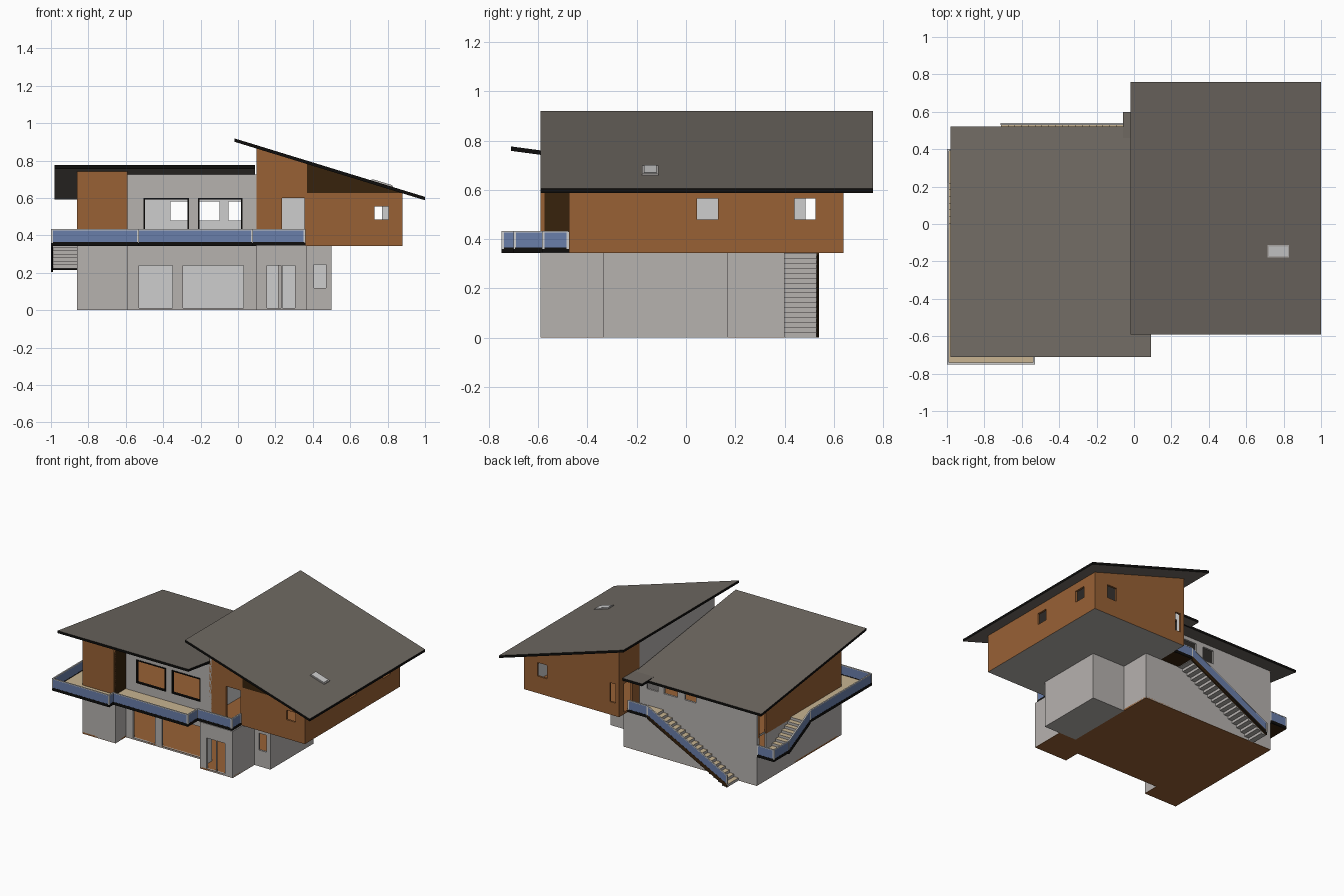
import bpy, bmesh
from mathutils import Vector

cube = bpy.data.objects.get("Cube")
if cube:
    bpy.data.objects.remove(cube, do_unlink=True)


def material(name, *rgb):
    lin = [(c / 255 / 12.92 if c < 10 else ((c / 255 + .055) / 1.055) ** 2.4) for c in rgb]
    m = bpy.data.materials.new(name)
    m.use_nodes = True
    m.diffuse_color = (*lin, 1)
    m.node_tree.nodes["Principled BSDF"].inputs["Base Color"].default_value = (*lin, 1)
    return m


PLASTER = material("grey plaster", 182, 178, 175)
INSIDE = material("pale interior", 206, 206, 206)
WOOD = material("warm wood", 152, 97, 53)
DARK = material("dark wood", 55, 34, 12)
ROOF = material("roof grey", 110, 104, 97)
BLACK = material("black trim", 14, 13, 12)
DECK = material("deck beige", 200, 180, 145)
GLASS = material("blue glass", 106, 126, 170)


def finish(name, bm, mats):
    bmesh.ops.recalc_face_normals(bm, faces=bm.faces)
    mesh = bpy.data.meshes.new(name)
    bm.to_mesh(mesh)
    bm.free()
    for m in mats:
        mesh.materials.append(m)
    ob = bpy.data.objects.new(name, mesh)
    bpy.context.collection.objects.link(ob)
    return ob


def slab(name, x0, x1, y0, y1, top, thick, cover, side=None, under=None):
    """Slab whose top height is a number or a function of x and y."""
    f = top if callable(top) else lambda x, y: top
    bm = bmesh.new()
    bmesh.ops.create_cube(bm, size=1)
    for v in bm.verts:
        x = x1 if v.co.x > 0 else x0
        y = y1 if v.co.y > 0 else y0
        v.co = (x, y, f(x, y) - (thick if v.co.z < 0 else 0))
    bm.normal_update()
    for face in bm.faces:
        n = face.normal.z
        face.material_index = 0 if n > .5 else 2 if n < -.5 else 1
    return finish(name, bm, [cover, side or cover, under or side or cover])


def wall(name, a, b, z0, top, outer, holes=(), inner=INSIDE, t=.015):
    """Wall from a to b, outside on the right hand, with openings
    (start, end, bottom, top) measured along its own axis."""
    f = top if callable(top) else lambda x, y: top
    a, b = Vector(a), Vector(b)
    axis = 0 if abs(b.x - a.x) > abs(b.y - a.y) else 1
    us = sorted({a[axis], b[axis], *[u for h in holes for u in h[:2]]})
    if a[axis] > b[axis]:
        us.reverse()
    zs = sorted({z0, *[z for h in holes for z in h[2:]]})
    if callable(top) or zs[-1] < top:
        zs.append(None)
    d = (b - a).normalized()
    inward = Vector((-d.y, d.x)) * t
    bm, made = bmesh.new(), {}

    def vert(i, k, s):
        if (i, k, s) not in made:
            p = a.copy()
            p[axis] = us[i]
            z = f(p.x, p.y) if zs[k] is None else zs[k]
            p += inward * s
            made[i, k, s] = bm.verts.new((p.x, p.y, z))
        return made[i, k, s]

    def solid(i, k):
        if not (0 <= i < len(us) - 1 and 0 <= k < len(zs) - 1):
            return False
        mid = (us[i] + us[i + 1]) / 2
        low = zs[k] + .0005
        return not any(h[0] < mid < h[1] and h[2] < low < h[3] for h in holes)

    for i in range(len(us) - 1):
        for k in range(len(zs) - 1):
            if not solid(i, k):
                continue
            ring = [(i, k), (i + 1, k), (i + 1, k + 1), (i, k + 1)]
            for s in (0, 1):
                bm.faces.new([vert(*c, s) for c in ring]).material_index = s
            around = [(i, k - 1), (i + 1, k), (i, k + 1), (i - 1, k)]
            for n, cell in enumerate(around):
                if not solid(*cell):
                    p, q = ring[n], ring[(n + 1) % 4]
                    bm.faces.new([vert(*p, 0), vert(*q, 0), vert(*q, 1), vert(*p, 1)])
    return finish(name, bm, [outer, inner])


def strip(name, p, q, lo, hi, t, mat):
    """Upright band that follows the line p-q."""
    p, q = Vector(p), Vector(q)
    d = q - p
    side = Vector((-d.y, d.x, 0)).normalized() * t / 2
    bm = bmesh.new()
    ends = [[bm.verts.new(e + side * s + Vector((0, 0, h)))
             for s, h in ((-1, lo), (1, lo), (1, hi), (-1, hi))] for e in (p, q)]
    for n in range(4):
        m = (n + 1) % 4
        bm.faces.new([ends[0][n], ends[0][m], ends[1][m], ends[1][n]])
    for e in ends:
        bm.faces.new(e)
    return finish(name, bm, [mat])


def railing(name, path):
    for p, q in zip(path, path[1:]):
        strip(name + "_glass", p, q, .005, .068, .008, GLASS)
        strip(name + "_top_bar", p, q, .067, .073, .01, INSIDE)
        strip(name + "_foot_bar", p, q, -.016, .005, .01, BLACK)
        for x, y, z in (p, q):
            slab(name + "_post", x - .005, x + .005, y - .005, y + .005, z + .071, .071, INSIDE)


def left_top(x, y):
    return .776 - .135 * (y + .71)


def right_top(x, y):
    return .919 - .307 * (x + .02)


def left_under(x, y):
    return left_top(x, y) - .017


def right_under(x, y):
    return right_top(x, y) - .017


FLOOR, LEVEL = .36, .345

# Ground floor walls
plan = [(-.86, -.59), (-.59, -.59), (-.59, -.47), (.1, -.47), (.1, -.59), (.37, -.59),
        (.37, -.335), (.5, -.335), (.5, .17), (.23, .17), (.23, .4), (-.86, .4)]
openings = {3: [(-.53, -.35, .012, .24), (-.295, .03, .012, .24)],
            5: [(.155, .305, .012, .24)],
            7: [(.405, .47, .12, .245)],
            12: [(.29, .37, .23, LEVEL)]}
for n, a in enumerate(plan, 1):
    b = plan[n % len(plan)]
    wall("ground_wall", a, b, .002, LEVEL, PLASTER, openings.get(n, [])
         if n != 3 else openings[3])
slab("door_post", .231, .238, -.588, -.578, .24, .23, PLASTER)

# Ground floor slabs
slab("ground_floor", -.86, .23, -.47, .4, .012, .012, WOOD)
slab("ground_floor_wing", -.86, -.59, -.59, -.47, .012, .012, WOOD)
slab("ground_floor_porch", .1, .37, -.59, -.335, .012, .012, WOOD)
slab("ground_floor_side", .23, .5, -.335, .17, .012, .012, WOOD, PLASTER)

# Upper floor, left part
windows = [(-.5, -.265, .43, .595), (-.21, .02, .43, .595)]
wall("wing_front", (-.86, -.59), (-.59, -.59), LEVEL, left_under, WOOD)
wall("wing_return", (-.59, -.59), (-.59, -.47), LEVEL, left_under, DARK)
wall("living_front", (-.59, -.47), (.1, -.47), LEVEL, left_under, PLASTER, windows)
wall("left_back", (.1, .4), (-.86, .4), LEVEL, left_under, PLASTER,
     [(-.36, -.27, .48, .58), (-.21, -.1, .48, .58), (-.05, .04, .48, .58)])
wall("wing_side", (-.86, .4), (-.86, -.59), LEVEL, left_under, WOOD,
     [(.29, .37, LEVEL, .5)])
slab("left_upper_floor", -.85, .1, -.46, .39, FLOOR, .015, WOOD, PLASTER, INSIDE)
slab("wing_upper_floor", -.85, -.6, -.58, -.46, FLOOR, .015, WOOD, PLASTER, INSIDE)

# Black frames of the large windows
for x0, x1, z0, z1 in windows:
    for x in (x0, x1):
        slab("window_jamb", x - .004, x + .004, -.474, -.454, z1 + .004, z1 - z0 + .008, BLACK)
    for z in (z0, z1):
        slab("window_rail", x0, x1, -.474, -.454, z + .004, .008, BLACK)

# Upper floor, right part
wall("right_front_tall", (.1, -.475), (.37, -.475), LEVEL, right_under, WOOD,
     [(.235, .355, FLOOR, .6)])
wall("right_front", (.37, -.475), (.88, -.475), LEVEL, .626, WOOD,
     [(.73, .805, .485, .555)])
wall("right_gable", (.37, -.475), (.88, -.475), .626, right_under, DARK)
wall("right_side", (.88, -.475), (.88, .64), LEVEL, right_under, WOOD,
     [(.045, .13, .48, .565), (.44, .525, .48, .565)])
wall("right_back", (.88, .64), (.1, .64), LEVEL, right_under, WOOD,
     [(.69, .77, .47, .57), (.13, .175, .44, .58)])
wall("right_entry", (.1, .64), (.1, .4), LEVEL, right_under, WOOD,
     [(.485, .58, FLOOR, .57)])
wall("right_inner_side", (.1, .4), (.1, -.475), LEVEL, right_under, PLASTER)
slab("right_upper_floor", .1, .88, -.475, .64, FLOOR - .002, .014, WOOD, WOOD, PLASTER)

# Roofs, entry canopy and skylight
slab("left_roof", -.98, .09, -.71, .52, left_top, .018, ROOF, BLACK, ROOF)
slab("right_roof", -.02, 1, -.59, .76, right_top, .018, ROOF, BLACK, ROOF)
slab("entry_canopy", -.06, .1, .4, .6, .618, .018, ROOF, BLACK, ROOF)
slab("skylight_frame", .715, .83, -.178, -.112, lambda x, y: right_top(x, y) + .006, .01, PLASTER)
slab("skylight_pane", .722, .823, -.171, -.119, lambda x, y: right_top(x, y) + .009, .008, INSIDE)

# Balcony and landings
for x0, x1, y0, y1 in ((-1, -.86, -.75, -.03), (-.86, -.59, -.75, -.59),
                       (-.59, -.53, -.75, -.47), (-.53, .08, -.7, -.47),
                       (.08, .36, -.585, -.475), (-.06, .1, .4, .54)):
    slab("deck", x0, x1, y0, y1, FLOOR, .016, DECK, BLACK, DARK)
slab("side_landing", -1, -.86, .22, .4, .23, .016, DECK, BLACK, DARK)

# Side steps
STEPS = 7
for n in range(STEPS):
    y = .22 - .25 * n / STEPS
    slab("side_step", -.99, -.86, y - .25 / STEPS, y,
         .23 + .13 * (n + 1) / STEPS, .026, DECK, PLASTER)
strip("side_stringer", (-.995, .22, .23), (-.995, -.03, FLOOR), -.025, .005, .01, BLACK)

# Back stair
STEPS = 18
for n in range(STEPS):
    x = -.71 + .65 * n / STEPS
    slab("back_step", x, x + .65 / STEPS + .006, .4, .53,
         FLOOR * (n + 1) / STEPS, .02, DECK, PLASTER)
strip("back_stringer", (-.71, .535, .025), (-.06, .535, FLOOR), -.025, .005, .01, DARK)

# Railings
railing("balcony_rail", [(-.865, .395, .23), (-.995, .395, .23), (-.995, .22, .23),
                         (-.995, -.03, FLOOR), (-.995, -.745, FLOOR), (-.535, -.745, FLOOR),
                         (-.535, -.695, FLOOR), (.075, -.695, FLOOR), (.075, -.58, FLOOR),
                         (.355, -.58, FLOOR), (.355, -.48, FLOOR)])
railing("back_stair_rail", [(-.71, .535, .02), (-.06, .535, FLOOR), (.095, .535, FLOOR)])
